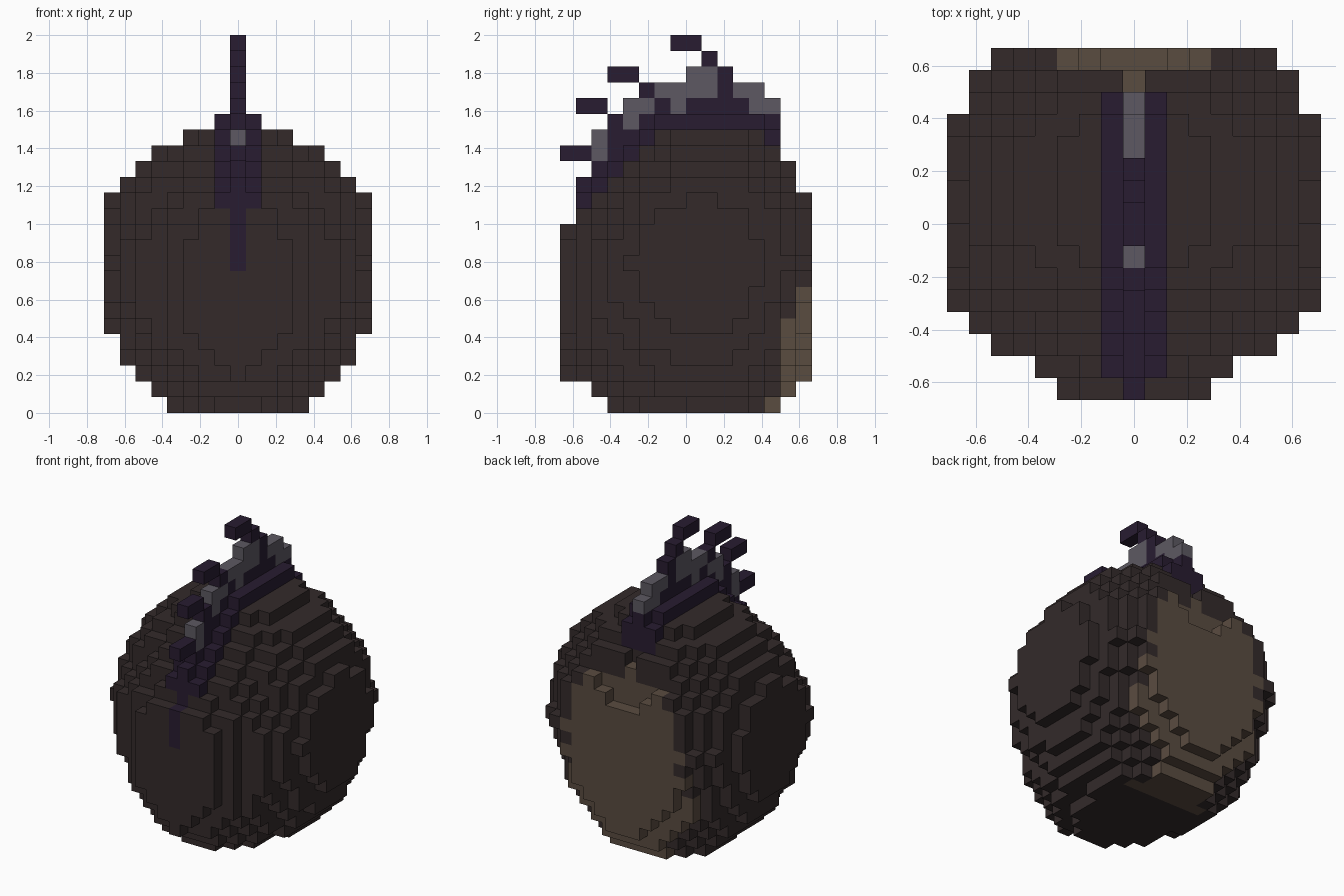
import bpy, bmesh
from mathutils import Vector

if "Cube" in bpy.data.objects:
    bpy.data.objects.remove(bpy.data.objects["Cube"], do_unlink=True)

V = 1 / 12  # edge length of one block


def make_material(name, srgb):
    lin = [((c / 255 + 0.055) / 1.055) ** 2.4 for c in srgb] + [1.0]
    m = bpy.data.materials.new(name)
    m.use_nodes = True
    m.diffuse_color = lin
    m.node_tree.nodes["Principled BSDF"].inputs["Base Color"].default_value = lin
    return m


DARK, TAN, PURPLE, GREY = range(4)
MATERIALS = [make_material("dark brown", (51, 42, 42)), make_material("tan", (90, 76, 64)),
             make_material("dark purple", (40, 28, 49)), make_material("grey", (93, 89, 98))]


def centre(i, j, k):
    return i * V, -0.625 + j * V, (k + 0.5) * V


# Rounded body: a ball whose front sags forward and whose underside is stretched
CY, CZ, R2 = 0.06, 0.775, 0.573


def in_body(i, j, k):
    x, y, z = centre(i, j, k)
    t = min(max((CY - y) / 0.685, 0), 1)
    dz = z - (CZ - 0.185 * t ** 2)
    # the sides taper to a V below the middle
    depth = max(-dz, 0)
    taper = 1.5 * depth * (1 - depth / 0.65) * abs(x * (y - CY))
    if y > 0.2:
        dz *= 0.975 if dz > 0 else 0.855
    elif dz > 0:
        dz *= 1 + 0.3 * t ** 2 - 0.6 * t ** 6
    else:
        dz *= (0.92 + 0.06 * t) * (1 - 0.15 * t ** 3)
    if x * x + (y - CY) ** 2 + dz * dz + taper > R2:
        return False
    # flattened base, stepped upper back and narrowed front
    if (k == 0 and not 3 <= j <= 13) or (k == 1 and not 2 <= j <= 14):
        return False
    if (k >= 14 and j > 14) or (k >= 12 and j == 0) or (j == 1 and abs(i) > 4):
        return False
    # stepped notch at the top of the back
    if j == 15 and k >= 12:
        return abs(i) > (2 if k == 13 else 1)
    return not (j == 14 and k == 15 and i == 0)


def body_colour(i, j, k):
    w = abs(i)
    inner = in_body(w + 1, j, k)  # not on the outer rim of this row
    # stripe running down the front
    if i == 0 and j <= 1 and 9 <= k <= 12:
        return PURPLE
    # end of the ridge running onto the back
    if w <= 1 and j == 13 and k == 16:
        return PURPLE
    # pale patch on the back, continuing under the base
    if j == 15 and (k <= 7 or inner):
        return TAN
    if j == 14 and (k <= 5 or (w <= 2 and 12 <= k <= 13) or (i == 0 and k == 14)):
        return TAN
    if k == 0 and (j == 13 or (j >= 11 and inner)):
        return TAN
    return DARK


body = {(i, j, k): body_colour(i, j, k)
        for i in range(-8, 9) for j in range(16) for k in range(18) if in_body(i, j, k)}


def body_top(i, j):
    return max(k for (a, b, k) in body if a == i and b == j)


# Low wide ridge lying along the top of the body
crest = {}
for j in range(1, 14):
    for i in (-1, 0, 1):
        for k in range(body_top(i, j) + 1, body_top(1, j) + 2):
            crest[i, j, k] = PURPLE

# Thin fin rising from the ridge: top of each column, front to back
fin = {}
for j, top in enumerate((15, 18, 19, 20, 21, 21, 21, 22, 22, 22, 21, 21, 20), start=1):
    for k in range(body_top(0, j) + 1, top):
        if (0, j, k) not in crest:
            fin[0, j, k] = PURPLE
# Grey streaks on the fin: column -> layers
for j, layers in {2: (16, 17), 4: (18, 19), 5: (19,), 6: (20,), 7: (19, 20), 8: (20, 21),
                  9: (20, 21), 11: (20,), 12: (19, 20), 13: (19,)}.items():
    for k in layers:
        fin[0, j, k] = GREY

# Forward-pointing tufts above the fin
tufts = {(0, j, k): PURPLE for j, k in
         ((0, 16), (1, 16), (1, 19), (2, 19), (3, 21), (4, 21), (7, 23), (8, 23), (9, 22))}

solid = set(body) | set(crest) | set(fin) | set(tufts)
DIRECTIONS = [Vector(d) for d in ((1, 0, 0), (-1, 0, 0), (0, 1, 0), (0, -1, 0), (0, 0, 1), (0, 0, -1))]


def build(name, blocks):
    """Make one mesh from the exposed sides of the given blocks."""
    bm = bmesh.new()
    for cell, colour in blocks.items():
        c = Vector(centre(*cell))
        for d in DIRECTIONS:
            if tuple(int(a + b) for a, b in zip(cell, d)) in solid:
                continue
            u = Vector((d.y, d.z, d.x))
            v = d.cross(u)
            corners = [c + (d + u * a + v * b) * V / 2
                       for a, b in ((-1, -1), (1, -1), (1, 1), (-1, 1))]
            face = bm.faces.new([bm.verts.new(p) for p in corners])
            face.material_index = colour
    bmesh.ops.remove_doubles(bm, verts=bm.verts, dist=0.001)
    mesh = bpy.data.meshes.new(name)
    bm.to_mesh(mesh)
    bm.free()
    for m in MATERIALS:
        mesh.materials.append(m)
    bpy.context.collection.objects.link(bpy.data.objects.new(name, mesh))


build("body", body)
build("crest", crest)
build("fin", fin)
build("tufts", tufts)
